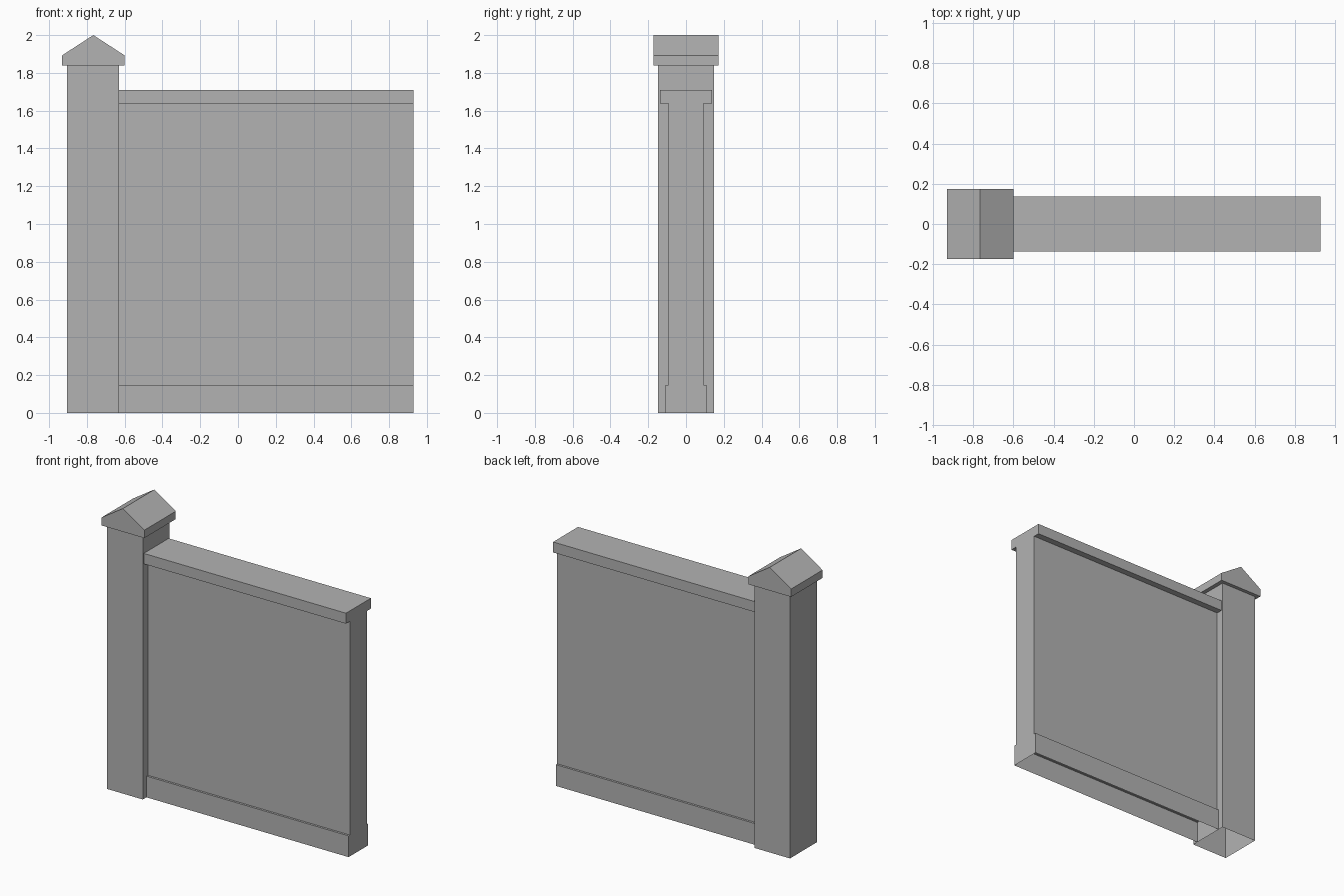
import bpy
import bmesh
from mathutils import Vector

cube = bpy.data.objects.get("Cube")
if cube:
    bpy.data.objects.remove(cube)

stone = bpy.data.materials.new("grey stone")
stone.use_nodes = True
grey = (0.45, 0.45, 0.45, 1)
stone.diffuse_color = grey
stone.node_tree.nodes["Principled BSDF"].inputs["Base Color"].default_value = grey


def prism(name, profile, axis, start, end, open_bottom=False):
    """Extrude a cross-section of (across, z) points along x or y."""
    def place(u, z, t):
        return Vector((t, u, z)) if axis == "x" else Vector((u, t, z))

    bm = bmesh.new()
    face = bm.faces.new([bm.verts.new(place(u, z, start)) for u, z in profile])
    new = bmesh.ops.extrude_face_region(bm, geom=[face], use_keep_orig=True)["geom"]
    moved = [g for g in new if isinstance(g, bmesh.types.BMVert)]
    bmesh.ops.translate(bm, verts=moved, vec=place(0, 0, end - start))
    bmesh.ops.recalc_face_normals(bm, faces=bm.faces[:])
    # Ground-level faces are left out of the hollow shells
    if open_bottom:
        ground = [f for f in bm.faces if all(v.co.z < 0.001 for v in f.verts)]
        bmesh.ops.delete(bm, geom=ground, context="FACES")
    mesh = bpy.data.meshes.new(name)
    bm.to_mesh(mesh)
    bm.free()
    mesh.materials.append(stone)
    obj = bpy.data.objects.new(name, mesh)
    bpy.context.collection.objects.link(obj)
    return obj


PILLAR_LEFT, PILLAR_RIGHT = -0.63, -0.905
WALL_END = 0.928
CAP_X, CAP_HALF = -0.766, 0.165

# Wall with stepped plinth and overhanging coping, as one mirrored section
half = [(0.108, 0), (0.108, 0.148), (0.093, 0.148),
        (0.093, 1.637), (0.137, 1.637), (0.137, 1.71)]
section = half + [(-y, z) for y, z in reversed(half)]
prism("wall", section, "x", PILLAR_LEFT, WALL_END, open_bottom=True)

# Square pillar
shaft = [(PILLAR_RIGHT, 0), (PILLAR_LEFT, 0), (PILLAR_LEFT, 1.84), (PILLAR_RIGHT, 1.84)]
prism("pillar", shaft, "y", -0.148, 0.148, open_bottom=True)

# Gabled pillar cap
gable = [(CAP_X - CAP_HALF, 1.838), (CAP_X + CAP_HALF, 1.838),
         (CAP_X + CAP_HALF, 1.893), (CAP_X, 2.0), (CAP_X - CAP_HALF, 1.893)]
prism("pillar_cap", gable, "y", -0.173, 0.173)
